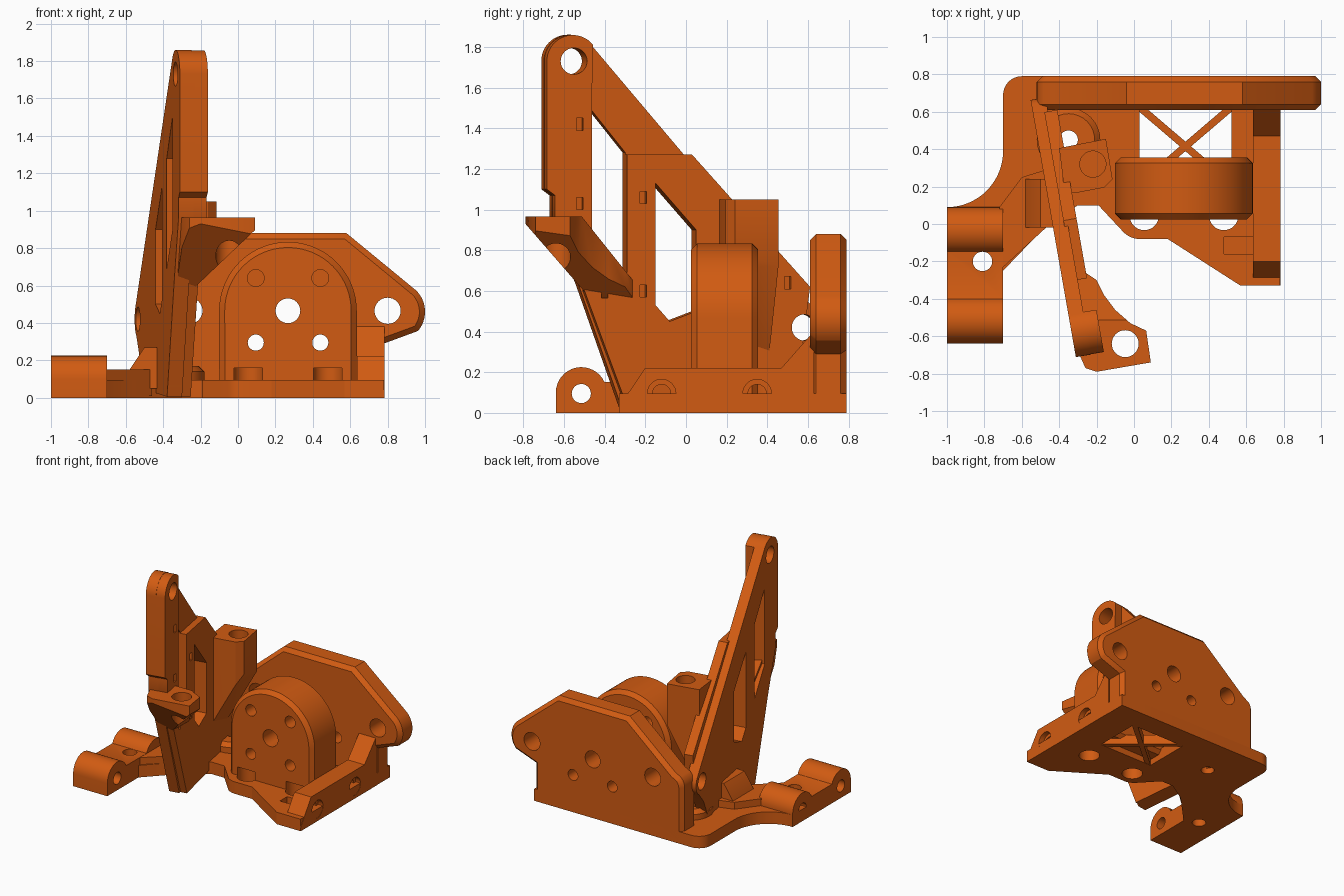
import bpy, bmesh, math
from mathutils import Vector

if "Cube" in bpy.data.objects:
    bpy.data.objects.remove(bpy.data.objects["Cube"])

orange = bpy.data.materials.new("orange_plastic")
orange.diffuse_color = (0.64, 0.105, 0.006, 1)
orange.use_nodes = True
orange.node_tree.nodes["Principled BSDF"].inputs["Base Color"].default_value = orange.diffuse_color


def arc(cx, cy, r, a0, a1, n=16):
    return [(cx + r * math.cos(math.radians(a0 + (a1 - a0) * i / n)),
             cy + r * math.sin(math.radians(a0 + (a1 - a0) * i / n))) for i in range(n + 1)]


def prism(name, pts, axis, lo, hi, chamfer=0):
    """Extrude a flat outline along axis: x uses (y,z), y uses (x,z), z uses (x,y)."""
    def place(a, b, c):
        return {"x": (c, a, b), "y": (a, c, b), "z": (a, b, c)}[axis]
    bm = bmesh.new()
    low = [bm.verts.new(place(a, b, lo)) for a, b in pts]
    top = [bm.verts.new(place(a, b, hi)) for a, b in pts]
    caps = [bm.faces.new(low), bm.faces.new(top)]
    n = len(pts)
    for i in range(n):
        j = (i + 1) % n
        bm.faces.new((low[i], low[j], top[j], top[i]))
    bmesh.ops.recalc_face_normals(bm, faces=bm.faces)
    if chamfer:
        edges = list({e for f in caps for e in f.edges})
        bmesh.ops.bevel(bm, geom=edges, offset=chamfer, segments=1, affect='EDGES')
    me = bpy.data.meshes.new(name)
    bm.to_mesh(me)
    bm.free()
    me.materials.append(orange)
    ob = bpy.data.objects.new(name, me)
    bpy.context.collection.objects.link(ob)
    return ob


def box(name, a, b, axis, lo, hi):
    return prism(name, [(a[0], b[0]), (a[1], b[0]), (a[1], b[1]), (a[0], b[1])], axis, lo, hi)


def cut(ob, *args):
    """Subtract an extruded outline (pts, axis, lo, hi) from ob."""
    cutter = prism("cutter", *args)
    cutter.hide_render = True
    mod = ob.modifiers.new("cut", 'BOOLEAN')
    mod.operation, mod.solver, mod.object = 'DIFFERENCE', 'EXACT', cutter
    deps = bpy.context.evaluated_depsgraph_get()
    me = bpy.data.meshes.new_from_object(ob.evaluated_get(deps))
    ob.modifiers.clear()
    ob.data = me
    bpy.data.objects.remove(cutter)


def hole(ob, a, b, r, axis, lo, hi):
    cut(ob, arc(a, b, r, 0, 360, 32)[:-1], axis, lo, hi)


def clip(ob, co, no):
    """Remove everything on the side of the plane that its normal points to."""
    bm = bmesh.new()
    bm.from_mesh(ob.data)
    bmesh.ops.bisect_plane(bm, geom=bm.verts[:] + bm.edges[:] + bm.faces[:], dist=1e-5,
                           plane_co=co, plane_no=Vector(no).normalized(), clear_outer=True)
    bmesh.ops.holes_fill(bm, edges=[e for e in bm.edges if e.is_boundary], sides=0)
    bmesh.ops.recalc_face_normals(bm, faces=bm.faces)
    bm.to_mesh(ob.data)
    bm.free()


# Base plate with lattice window and screw holes
base = prism("base_plate", arc(-0.6, 0.69, 0.1, 90, 180, 8) + arc(-1.0, 0.39, 0.3, 0, -90)
             + [(-1.0, -0.25), (-0.7, -0.25), (-0.46, 0.0), (-0.3, 0.1), (-0.19, 0.1)]
             + arc(0.03, 0.04, 0.12, 225, 270, 6)
             + [(0.18, -0.08), (0.57, -0.33), (0.78, -0.33), (0.78, 0.79)], "z", 0, 0.095)
cut(base, [(0.03, 0.23), (0.52, 0.23), (0.52, 0.61), (0.03, 0.61)], "z", -0.1, 0.2)
hole(base, -0.35, 0.45, 0.05, "z", -0.1, 0.3)
hole(base, -0.81, -0.2, 0.052, "z", -0.1, 0.3)
cut(base, [(0.48, -0.16), (0.65, -0.16), (0.65, -0.07), (0.48, -0.07)], "z", 0.04, 0.2)
for s in (1, -1):
    prism("lattice_bar", [(0.275 - s * 0.27, 0.21), (0.275 - s * 0.21, 0.21),
                          (0.275 + s * 0.27, 0.62), (0.275 + s * 0.21, 0.62)], "z", 0.002, 0.08)

# Back plate with ears on both sides
plate = prism("back_plate", [(0.78, 0), (0.78, 0.29)] + arc(0.84, 0.46, 0.16, -40, 45, 12)
              + [(0.58, 0.88), (-0.04, 0.88), (-0.44, 0.54)] + arc(-0.42, 0.44, 0.1, 130, 180, 6)
              + [(-0.52, 0)], "y", 0.61, 0.79, 0.03)
for x in (0.8, -0.26):
    hole(plate, x, 0.465, 0.07, "y", 0.5, 0.9)

# Rounded housing in front of the plate
drum = prism("drum_housing", [(-0.1, 0.05)] + arc(0.267, 0.465, 0.368, 180, 0, 40) + [(0.635, 0.05)],
             "y", 0.025, 0.355, 0.03)
for x in (0.095, 0.44):
    hole(drum, x, 0.64, 0.045, "y", -0.1, 0.5)
    for part in (drum, plate):
        hole(part, x, 0.295, 0.043, "y", -0.1, 0.9)
for part in (drum, plate):
    hole(part, 0.267, 0.465, 0.066, "y", -0.1, 0.9)
for x in (0.055, 0.48):
    for part in (base, drum):
        hole(part, x, 0.045, 0.078, "z", -0.1, 0.16)

# Side rail with cross holes
rail = prism("side_rail", [(-0.33, 0), (-0.33, 0.03), (-0.2, 0.222), (0.47, 0.222),
                           (0.61, 0.38), (0.63, 0.38), (0.63, 0)], "x", 0.635, 0.782)
for y in (-0.12, 0.35):
    hole(rail, y, 0.095, 0.045, "x", 0.5, 0.9)
    hole(rail, y, 0.095, 0.07, "x", 0.74, 0.9)

# Hinge arm with two barrels
arm = prism("hinge_arm", [(-0.64, 0)] + arc(-0.515, 0.1, 0.125, 180, 25, 16)
            + [(-0.4, 0.152), (-0.145, 0.152)] + arc(-0.035, 0.1, 0.125, 155, 0, 16) + [(0.09, 0)],
            "x", -1.0, -0.7)
for y in (-0.515, -0.035):
    hole(arm, y, 0.095, 0.047, "x", -1.1, -0.6)
hole(arm, -0.81, -0.2, 0.052, "z", -0.1, 0.3)
prism("arm_link", [(-0.72, -0.25), (-0.46, -0.01), (-0.44, 0.3), (-0.6, 0.25), (-0.72, 0.09)],
      "z", 0.01, 0.15)
prism("mast_gusset", [(-0.6, 0.05), (-0.58, 0.15), (-0.5, 0.27), (-0.4, 0.27), (-0.38, 0.05)],
      "y", -0.02, 0.24)
boss = prism("base_boss", arc(-0.35, 0.45, 0.17, 0, 360, 32)[:-1], "z", 0.05, 0.17, 0.03)
hole(boss, -0.35, 0.45, 0.05, "z", -0.1, 0.3)

# Mast: thin panel, thicker lower web and front column, slanted in plan
panel = prism("mast_panel", arc(-0.57, 1.73, 0.13, 180, 45, 18) + arc(0.575, 0.42, 0.1, 42, -60, 14)
              + [(0.55, 0.25), (0.45, 0.05), (-0.31, 0.005), (-0.33, 0.06), (-0.53, 0.63),
                 (-0.66, 0.96), (-0.66, 1.07), (-0.7, 1.1)], "x", 0, 0.08)
web = prism("mast_web", [(-0.3, 1.27), (0.02, 1.27), (0.6, 0.62), (0.56, 0.3), (0.45, 0.05),
                         (-0.29, 0.005), (-0.31, 0.06), (-0.52, 0.63), (-0.5, 0.75), (-0.3, 0.66)],
            "x", 0.06, 0.13)
column = prism("mast_column", arc(-0.57, 1.73, 0.128, 180, 40, 18)
               + [(-0.475, 1.6), (-0.475, 0.9), (-0.63, 0.9), (-0.658, 0.96), (-0.658, 1.07),
                  (-0.698, 1.1)], "x", 0.06, 0.15)
window_front = [(-0.475, 1.5), (-0.3, 1.28), (-0.3, 0.69), (-0.475, 0.9)]
window_back = [(-0.16, 1.13), (0.04, 0.9), (0.04, 0.5), (-0.09, 0.45), (-0.16, 0.53)]
cut(panel, window_front, "x", -0.2, 0.3)
for part in (panel, web):
    cut(part, window_back, "x", -0.2, 0.3)
    hole(part, 0.575, 0.42, 0.065, "x", -0.2, 0.3)
for part in (panel, column):
    hole(part, -0.565, 1.73, 0.065, "x", -0.2, 0.3)
for part, depth, y, z in ((column, 0.11, -0.535, 1.42), (column, 0.11, -0.535, 1.03),
                          (web, 0.09, -0.22, 1.06), (web, 0.09, -0.22, 0.6),
                          (web, 0.09, 0.49, 0.64), (web, 0.09, -0.41, 0.595)):
    cut(part, [(y - 0.016, z - 0.03), (y + 0.016, z - 0.03), (y + 0.016, z + 0.03),
               (y - 0.016, z + 0.03)], "x", depth, 0.3)
for part in (panel, web, column):
    for v in part.data.vertices:
        t, y = v.co.x, v.co.y
        v.co.x = -0.434 - 0.176 * y + t
        v.co.y = y + 0.17 * (t - 0.07)

# Overhanging bracket on the mast
bracket = prism("mast_bracket", [(-0.33, -0.27), (-0.26, -0.26), (-0.2, -0.3), (-0.16, -0.38),
                                 (-0.1, -0.46), (-0.02, -0.53), (0.065, -0.57), (0.09, -0.74),
                                 (-0.2, -0.79), (-0.26, -0.77), (-0.3, -0.68), (-0.33, -0.5)],
                "z", 0.55, 0.965)
clip(bracket, (-0.2, 0, 0.62), (0.95, 0, -1))
clip(bracket, (0, -0.79, 0.93), (0, -1.15, -1))
clip(bracket, (0, -0.46, 0.9), (0, 1.25, 1))
hole(bracket, -0.047, -0.64, 0.072, "z", 0.3, 1.2)

# Screw pillar on the mast
pillar = prism("screw_pillar", [(-0.4, 0.405), (-0.33, 0.42), (-0.15, 0.455), (-0.115, 0.24),
                                (-0.16, 0.195), (-0.29, 0.17), (-0.37, 0.16)], "z", 0.2, 1.05)
clip(pillar, (-0.12, 0, 0.78), (1.86, 0, -1))
hole(pillar, -0.22, 0.32, 0.07, "z", 0.85, 1.2)

# Smooth the round walls, keep edges crisp
for ob in bpy.context.collection.objects:
    ob.select_set(True)
    bpy.context.view_layer.objects.active = ob
bpy.ops.object.shade_smooth_by_angle(angle=math.radians(30))
